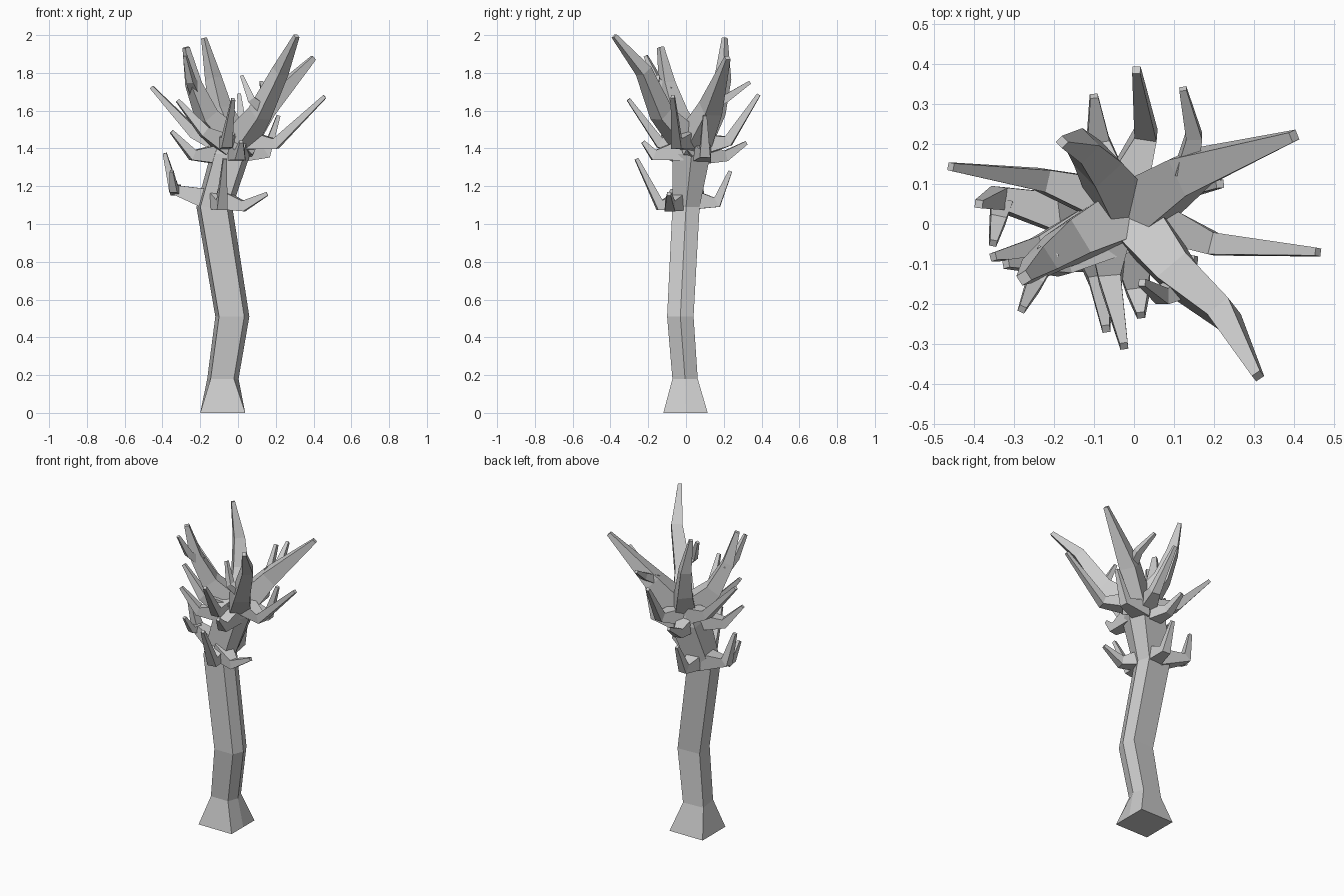
import bpy, bmesh, math
from mathutils import Vector


def skin(name, rings):
    """Join matching rings of points into a closed flat-faced solid."""
    bm = bmesh.new()
    rv = [[bm.verts.new(p) for p in ring] for ring in rings]
    n = len(rv[0])
    for a, b in zip(rv, rv[1:]):
        for i in range(n):
            j = (i + 1) % n
            bm.faces.new((a[i], a[j], b[j], b[i]))
    bm.faces.new(rv[0][::-1])
    bm.faces.new(rv[-1])
    bmesh.ops.recalc_face_normals(bm, faces=bm.faces)
    mesh = bpy.data.meshes.new(name)
    bm.to_mesh(mesh)
    bm.free()
    obj = bpy.data.objects.new(name, mesh)
    bpy.context.collection.objects.link(obj)


def limb(name, points, widths):
    """Tapering square limb along a bent path; widths are half sides."""
    pts = [Vector(p) for p in points]
    span = pts[-1] - pts[0]
    side = Vector((-span.y, span.x, 0)).normalized()
    rings = []
    for i, p in enumerate(pts):
        d = Vector()
        if i > 0:
            d += (p - pts[i - 1]).normalized()
        if i < len(pts) - 1:
            d += (pts[i + 1] - p).normalized()
        d.normalize()
        s = (side - d * side.dot(d)).normalized()
        u = d.cross(s)
        w = widths[i]
        rings.append([p + s * w * a + u * w * b
                      for a, b in ((-1, -1), (1, -1), (1, 1), (-1, 1))])
    skin(name, rings)


# trunk: four-cornered foot, five-sided shaft leaning left then right
section = [(-0.78, -1), (0.7, -1), (1, 0), (0.7, 1), (-1, 0.88)]
foot = [(-0.2, -0.12, 0), (0.038, -0.12, 0), (0.038, 0, 0),
        (0.038, 0.115, 0), (-0.2, 0.115, 0)]
levels = [(-0.08, -0.005, 0.18, 0.083, 0.067), (-0.03, -0.03, 0.51, 0.09, 0.07),
          (-0.125, 0.0, 1.09, 0.095, 0.072), (-0.04, 0.03, 1.37, 0.105, 0.10),
          (-0.01, 0.035, 1.50, 0.08, 0.08)]
skin("trunk", [foot] + [[(x + a * rx, y + b * ry, z) for a, b in section]
                        for x, y, z, rx, ry in levels])

# main crown boughs
fork = (-0.01, 0.03, 1.41)
limb("bough_front_right", [fork, (0.115, -0.13, 1.585), (0.225, -0.225, 1.81),
                           (0.31, -0.38, 1.995)], [0.07, 0.047, 0.033, 0.012])
limb("bough_back_right", [fork, (0.14, 0.13, 1.61), (0.40, 0.22, 1.88)],
     [0.075, 0.05, 0.013])
limb("bough_back_left", [fork, (-0.09, 0.15, 1.60), (-0.13, 0.195, 1.77),
                         (-0.18, 0.205, 1.985)], [0.07, 0.045, 0.032, 0.011])
limb("bough_left", [fork, (-0.165, -0.05, 1.57), (-0.235, -0.10, 1.74),
                    (-0.275, -0.135, 1.935)], [0.07, 0.048, 0.033, 0.014])

# thinner side branches: start, elbow, tip
branches = {
    "branch_right": [(0.02, 0.02, 1.45), (0.20, -0.05, 1.425), (0.46, -0.07, 1.675)],
    "branch_back": [(-0.02, 0.09, 1.42), (0.03, 0.225, 1.44), (0.006, 0.385, 1.685)],
    "branch_far_left": [(-0.07, 0.06, 1.42), (-0.23, 0.11, 1.48), (-0.458, 0.143, 1.725)],
    "branch_front": [(-0.06, -0.02, 1.44), (-0.06, -0.14, 1.43), (-0.025, -0.305, 1.66)],
    "branch_left_high": [(-0.06, -0.03, 1.42), (-0.18, -0.10, 1.49), (-0.32, -0.10, 1.655)],
    "branch_left_mid": [(-0.09, 0.0, 1.37), (-0.24, -0.06, 1.365), (-0.352, -0.082, 1.49)],
    "branch_back_mid": [(-0.06, 0.08, 1.37), (-0.09, 0.21, 1.36), (-0.10, 0.32, 1.43)],
    "branch_right_mid": [(0.0, 0.08, 1.38), (0.15, 0.10, 1.375), (0.215, 0.10, 1.575)],
    "branch_front_mid": [(-0.01, -0.03, 1.39), (0.01, -0.17, 1.365), (0.017, -0.228, 1.435)],
    "branch_front_low": [(-0.11, -0.02, 1.13), (-0.085, -0.14, 1.10), (-0.07, -0.262, 1.345)],
    "branch_left_low": [(-0.15, 0.02, 1.13), (-0.34, 0.065, 1.185), (-0.388, 0.05, 1.375)],
    "branch_back_low": [(-0.11, 0.03, 1.13), (-0.10, 0.165, 1.115), (-0.10, 0.235, 1.28)],
    "branch_right_low": [(-0.10, -0.03, 1.13), (0.03, -0.085, 1.095), (0.155, -0.09, 1.16)],
}
for name, path in branches.items():
    limb(name, path, [0.054, 0.028, 0.010])

# twigs on the boughs and on the low left branch
twigs = {
    "twig_front": [(0.13, -0.15, 1.61), (0.07, -0.18, 1.66), (0.02, -0.146, 1.785)],
    "twig_back": [(0.13, 0.13, 1.62), (0.15, 0.22, 1.67), (0.122, 0.338, 1.75)],
    "twig_left": [(-0.22, -0.08, 1.70), (-0.25, -0.15, 1.76), (-0.28, -0.213, 1.89)],
    "twig_left_low": [(-0.33, 0.06, 1.18), (-0.34, 0.01, 1.185), (-0.352, -0.048, 1.28)],
}
for name, path in twigs.items():
    limb(name, path, [0.028, 0.02, 0.009])
